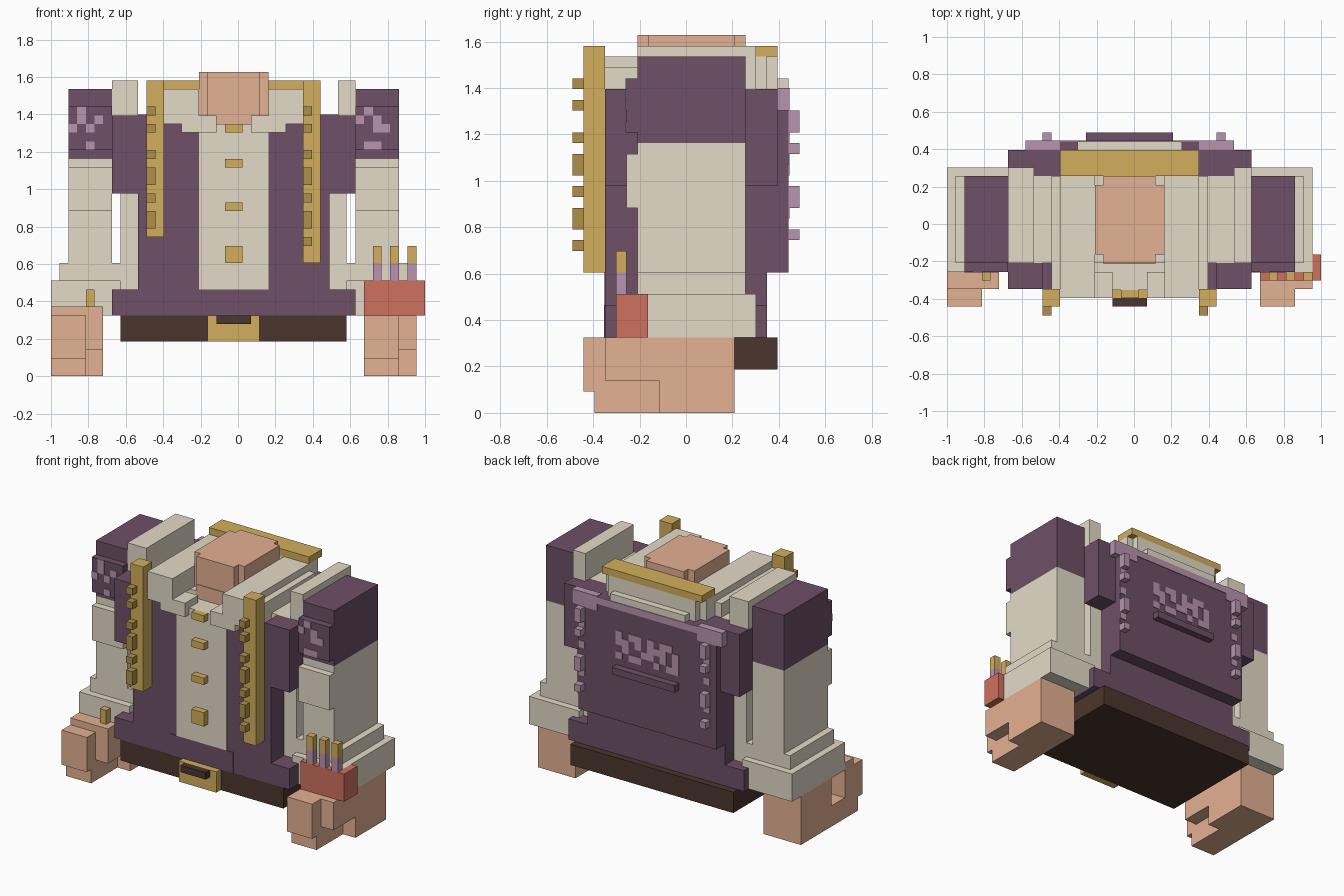
import bpy, bmesh

cube = bpy.data.objects.get("Cube")
if cube:
    bpy.data.objects.remove(cube, do_unlink=True)

U = 2 / 43          # one block of the grid
THIN = 0.1          # thickness of painted plates, in blocks


def material(name, rgb):
    linear = [((c / 255 + 0.055) / 1.055) ** 2.4 for c in rgb] + [1]
    mat = bpy.data.materials.new(name)
    mat.use_nodes = True
    mat.diffuse_color = linear
    bsdf = next(n for n in mat.node_tree.nodes if n.type == 'BSDF_PRINCIPLED')
    bsdf.inputs["Base Color"].default_value = linear
    return mat


purple = material("purple_cloth", (110, 80, 103))
cream = material("cream_cloth", (228, 219, 200))
gold = material("gold_trim", (211, 175, 93))
dark_gold = material("dark_gold_studs", (176, 143, 74))
skin = material("skin", (228, 177, 147))
brown = material("dark_leather", (75, 53, 45))
mauve = material("mauve_trim", (184, 149, 175))
red = material("red_case", (207, 113, 95))


def part(name, mat, *boxes, mirror=False):
    """Join boxes, each given as x, y and z ranges in blocks."""
    bm = bmesh.new()
    for xr, yr, zr in boxes:
        sides = [xr, (-xr[1], -xr[0])] if mirror else [xr]
        for side in sides:
            verts = bmesh.ops.create_cube(bm, size=1)["verts"]
            for v in verts:
                pick = [r[1] if c > 0 else r[0] for c, r in zip(v.co, (side, yr, zr))]
                v.co = ((pick[0] - 0.5) * U, (pick[1] - 0.5) * U, pick[2] * U)
    mesh = bpy.data.meshes.new(name)
    bm.to_mesh(mesh)
    bm.free()
    mesh.materials.append(mat)
    obj = bpy.data.objects.new(name, mesh)
    bpy.context.collection.objects.link(obj)
    return obj


def wide(half):
    return (-half, half)


# Torso and jacket
part("shirt_body", cream, (wide(13), (-4, 6), (7, 30)))
part("jacket_front", purple, ((4, 11), (-7, -4), (7, 29)), mirror=True)
part("jacket_back", purple, (wide(11), (6, 8), (10, 13)),
     (wide(11), (6, 9), (13, 30)), (wide(11), (9, 10), (13, 30)))
part("jacket_hem", purple, (wide(14), (-7, 8), (7, 10)),
     (wide(5), (-7 - THIN, -7), (7, 10)))
part("shoulder_pads", purple, ((10, 14), (-7, -4), (21, 30)),
     ((10, 14), (6, 9), (21, 30)), mirror=True)
part("shirt_front", cream, (wide(4), (-7 - THIN, -4), (10, 29)))

# Collar and neck
part("collar_straps", cream, ((4, 8), (-8, 6), (30, 33)),
     ((6, 8), (-8, -7), (29, 30)), ((2, 6), (-8, -5), (28, 30)),
     ((8, 9), (-7, 6), (29, 32)), mirror=True)
part("left_shoulder_ridge", cream, ((12, 14), (-4, 7), (30, 34)))
part("right_shoulder_ridge", cream, ((-14, -11), (-4, 7), (30, 34)))
part("collar_back", cream, (wide(8), (6, 8), (30, 33)),
     (wide(7), (8, 9), (30, 33)), (wide(6), (9, 10), (30, 31)))
part("collar_bar", gold, (wide(8), (6, 9), (33, 34)))
part("neck", skin, (wide(4), (-3, 5), (30, 35)), (wide(3), (-4, 6), (31, 35)),
     (wide(3), (-4 - THIN, 5), (29, 31)))

# Gold bands, studs and buttons
part("left_band", gold, ((8, 10), (-9, -7), (13, 34)))
part("right_band", gold, ((-10, -8), (-9, -7), (16, 34)))
stud_rows = [(30, 31), (28, 29), (25, 26), (22, 24), (20, 21), (17, 19)]
part("left_band_studs", dark_gold,
     *[((8, 9), (-10, -9), z) for z in stud_rows + [(15, 16)]])
part("right_band_studs", dark_gold, *[((-10, -9), (-10, -9), z) for z in stud_rows])
part("shirt_buttons", gold,
     *[(wide(1), (-8, -7), z) for z in [(28, 29), (24, 25), (19, 20), (13, 15)]])

# Belt
part("belt", brown, (wide(13), (-7, 9), (4, 7)))
part("belt_buckle", gold, (wide(3), (-8, -7), (4, 7)))
part("buckle_pin", brown, (wide(2), (-9, -8), (6, 7)))

# Back trim and emblem
for side, x in (("left", 10), ("right", -10)):
    part(side + "_back_studs", mauve,
         *[((x, x + 1), (10, 11), z) for z in [(26, 28), (24, 25), (19, 21), (16, 17)]])
    part(side + "_back_trim", mauve,
         *[((x, x + 1), (10, 10 + THIN), z) for z in [(25, 26), (22, 23), (18, 19)]])
part("back_corner_trim", mauve, ((8, 12), (9, 10 + THIN), (28, 30 + THIN)), mirror=True)
part("back_top_trim", mauve, (wide(8), (10, 10 + THIN), (29, 30)))
part("emblem_ledge", purple, (wide(5), (10, 11), (20, 21)))
emblem = ["#.##.#.##.",
          "##.#.###.#",
          ".#..##.#.#",
          "#.##..#.##"]
part("emblem_pattern", mauve,
     *[((4 - c, 5 - c), (10, 10 + THIN), (25 - r, 26 - r))
       for r, row in enumerate(emblem) for c, mark in enumerate(row) if mark == "#"])

# Arms and cuffs
part("sleeves", purple, ((14, 19), (-4, 6), (25, 33)),
     ((14, 19), (-5, -4), (26, 31)), mirror=True)
part("lower_arms", cream, ((14, 19), (-4, 6), (13, 25)),
     ((14, 19), (-5, -4), (19, 24)), mirror=True)
part("cuffs", cream, ((13, 20), (-4, 6), (11, 13)),
     ((13, 21), (-5, 7), (7, 11)), mirror=True)
sleeve_marks = {"left": [(15, 30), (14, 29), (16, 29), (17, 28), (16, 28), (15, 26), (16, 26)],
                "right": [(-18, 30), (-19, 28), (-18, 29), (-17, 28), (-16, 29), (-17, 26)]}
for side, marks in sleeve_marks.items():
    part(side + "_sleeve_pattern", mauve,
         *[((x, x + 1), (-5 - THIN, -5), (z, z + 1)) for x, z in marks])

# Hands: palm, curled fingers, fingertips and thumb
for side, x in (("left", 15), ("right", -21)):
    part(side + "_hand", skin,
         ((x, x + 6), (-2, 5), (0, 7)),
         ((x, x + 4), (-9, -5), (2, 7)),
         ((x, x + 4), (-8, -5), (0, 2)),
         ((x, x + 4), (-5, -2), (0, 3)),
         ((x + 4, x + 6), (-7, -2), (3, 7)))
part("right_knuckles", skin, ((-21, -15), (-7, -5), (7, 8)))
part("right_wrist_stud", gold, ((-17, -16), (-6, -5), (8, 10)))

# Red case with three rods on the left wrist
part("wrist_case", red, ((15, 22), (-6, -3), (7, 11)))
part("case_rods", mauve, *[((x, x + 1), (-6, -5), (11, 13)) for x in (16, 18, 20)])
part("case_rod_tips", gold, *[((x, x + 1), (-6, -5), (13, 15)) for x in (16, 18, 20)])
